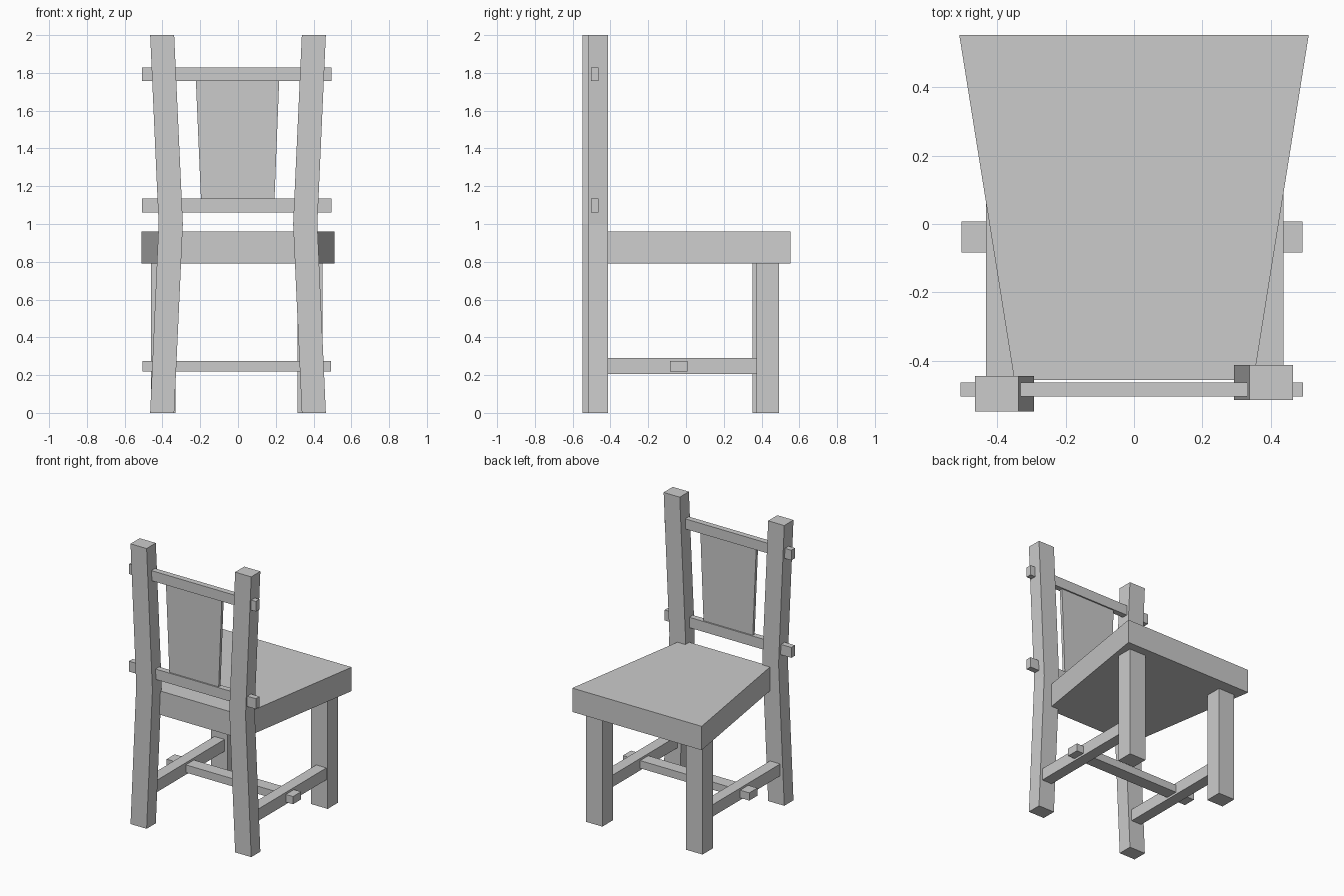
import bpy
import bmesh

cube = bpy.data.objects.get("Cube")
if cube:
    bpy.data.objects.remove(cube, do_unlink=True)

# One plain grey for the whole chair
GREY = (0.6, 0.6, 0.6, 1)
mat = bpy.data.materials.new("plain grey")
mat.use_nodes = True
mat.diffuse_color = GREY
mat.node_tree.nodes["Principled BSDF"].inputs["Base Color"].default_value = GREY


def finish(name, bm):
    bmesh.ops.recalc_face_normals(bm, faces=bm.faces)
    mesh = bpy.data.meshes.new(name)
    bm.to_mesh(mesh)
    bm.free()
    mesh.materials.append(mat)
    obj = bpy.data.objects.new(name, mesh)
    bpy.context.collection.objects.link(obj)
    return obj


def prism(name, outline, axis, low, high):
    """Extrude a flat outline along y or z."""
    bm = bmesh.new()
    place = (lambda a, b: (a, low, b)) if axis == "y" else (lambda a, b: (a, b, low))
    face = bm.faces.new([bm.verts.new(place(a, b)) for a, b in outline])
    depth = high - low
    move = (0, depth, 0) if axis == "y" else (0, 0, depth)
    top = bmesh.ops.extrude_face_region(bm, geom=[face], use_keep_orig=True)
    verts = [v for v in top["geom"] if isinstance(v, bmesh.types.BMVert)]
    bmesh.ops.translate(bm, verts=verts, vec=move)
    return finish(name, bm)


def box(name, x, y, z):
    outline = [(x[0], y[0]), (x[1], y[0]), (x[1], y[1]), (x[0], y[1])]
    return prism(name, outline, "z", *z)


# Tapered seat
prism("seat", [(-0.35, -0.456), (0.35, -0.456), (0.511, 0.553), (-0.511, 0.553)],
      "z", 0.79, 0.96)

# Bent posts, with the two sides slightly staggered in depth
POST = [(0.465, 0), (0.42, 1), (0.465, 2), (0.338, 2), (0.292, 1), (0.338, 0)]
for side, sign, y in (("left", 1, (-0.515, -0.412)), ("right", -1, (-0.548, -0.444))):
    prism(side + "_back_post", [(sign * x, z) for x, z in POST], "y", *y)

# Straight legs under the wide end of the seat
box("left_leg", (0.316, 0.447), (0.373, 0.492), (0, 0.79))
box("right_leg", (-0.46, -0.33), (0.352, 0.471), (0, 0.79))

# Side stretchers and the cross stretcher that passes through them
box("left_stretcher", (0.357, 0.437), (-0.45, 0.41), (0.205, 0.29))
box("right_stretcher", (-0.433, -0.353), (-0.48, 0.39), (0.205, 0.29))
box("cross_stretcher", (-0.505, 0.493), (-0.084, 0.007), (0.22, 0.275))

# Backrest rails with the tapered panel between them
for name, z in (("upper_rail", (1.756, 1.828)), ("lower_rail", (1.06, 1.134))):
    box(name, (-0.508, 0.494), (-0.504, -0.463), z)
prism("back_panel", [(-0.196, 1.13), (0.193, 1.13), (0.218, 1.76), (-0.223, 1.76)],
      "y", -0.494, -0.473)
